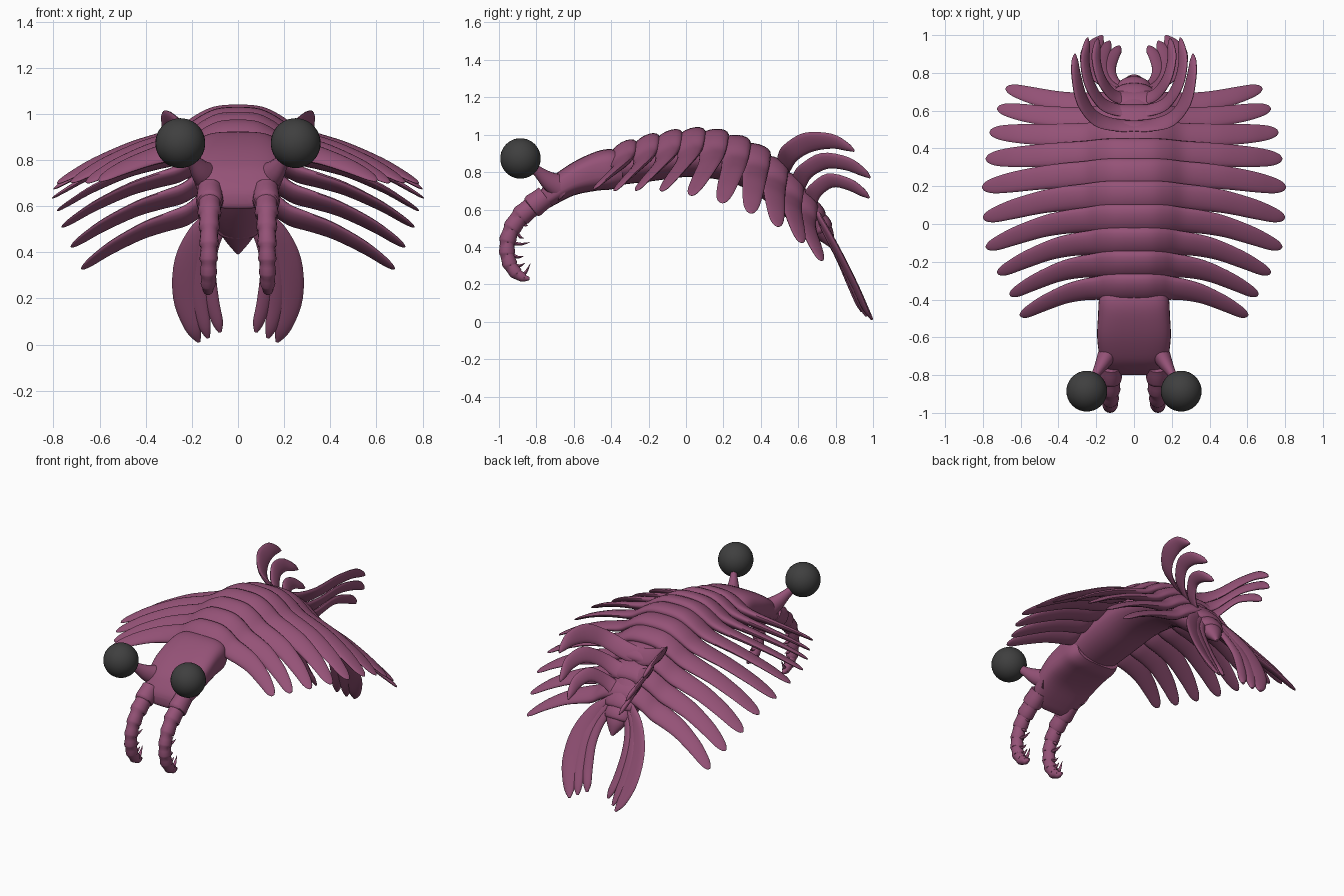
import bpy, bmesh, math
from mathutils import Vector as V, Matrix

if "Cube" in bpy.data.objects:
    bpy.data.objects.remove(bpy.data.objects["Cube"])


def material(name, rgb):
    m = bpy.data.materials.new(name)
    m.diffuse_color = (*rgb, 1)
    m.use_nodes = True
    m.node_tree.nodes["Principled BSDF"].inputs["Base Color"].default_value = m.diffuse_color
    return m


SHELL = material("plum_shell", (0.30, 0.085, 0.185))
DARK = material("dark_eye", (0.05, 0.05, 0.05))


def finish(name, bm, mat, angle=50):
    bmesh.ops.recalc_face_normals(bm, faces=bm.faces)
    me = bpy.data.meshes.new(name)
    bm.to_mesh(me)
    bm.free()
    me.materials.append(mat)
    ob = bpy.data.objects.new(name, me)
    bpy.context.collection.objects.link(ob)
    bpy.ops.object.select_all(action='DESELECT')
    ob.select_set(True)
    bpy.context.view_layer.objects.active = ob
    bpy.ops.object.shade_smooth_by_angle(angle=math.radians(angle))
    return ob


def spline(rows, sub):
    """Catmull-Rom through rows of vectors."""
    out = []
    for i in range(len(rows) - 1):
        p = [rows[max(0, min(len(rows) - 1, i + k))] for k in (-1, 0, 1, 2)]
        for s in range(sub):
            t = s / sub
            out.append([0.5 * (2 * b + (c - a) * t + (2 * a - 5 * b + 4 * c - d) * t * t
                               + (3 * b - a - 3 * c + d) * t ** 3) for a, b, c, d in zip(*p)])
    return out + [rows[-1]]


def loft(name, rows, mat=SHELL, sub=4, n=20, power=2.0, angle=50):
    """Skin of superellipse sections; each row is centre, half axis, half axis."""
    bm = bmesh.new()
    rings = []
    for c, u, v in spline([[V(x) for x in r] for r in rows], sub):
        ring = []
        for k in range(n):
            a = 2 * math.pi * k / n
            ca, sa = math.cos(a), math.sin(a)
            x = math.copysign(abs(ca) ** (2 / power), ca)
            y = math.copysign(abs(sa) ** (2 / power), sa)
            ring.append(bm.verts.new(c + u * x + v * y))
        rings.append(ring)
    for a, b in zip(rings, rings[1:]):
        for k in range(n):
            bm.faces.new((a[k], a[(k + 1) % n], b[(k + 1) % n], b[k]))
    bm.faces.new(rings[0])
    bm.faces.new(rings[-1])
    return finish(name, bm, mat, angle)


def mirror_x(rows):
    return [[V((-p[0], p[1], p[2])) for p in r] for r in rows]


def pair(name, rows, **kw):
    loft(name + "_right", rows, **kw)
    loft(name + "_left", mirror_x(rows), **kw)


def tube_rows(data):
    """(y, z, half width, half height) along the mid plane."""
    rows = []
    for i, (y, z, w, h) in enumerate(data):
        a, b = data[max(i - 1, 0)], data[min(i + 1, len(data) - 1)]
        t = V((0, b[0] - a[0], b[1] - a[1])).normalized()
        rows.append((V((0, y, z)), V((w, 0, 0)), V((0, -t.z, t.y)) * h))
    return rows


def blade_rows(path, widths, across, thick):
    """Leaf shaped blade following a path."""
    rows = []
    for i, p in enumerate(path):
        t = (V(path[min(i + 1, len(path) - 1)]) - V(path[max(i - 1, 0)])).normalized()
        u = V(across)
        u = (u - t * u.dot(t)).normalized()
        w = widths[i]
        rows.append((V(p), u * w, t.cross(u) * min(thick, w * 0.8)))
    return rows


# Head shield
head = [(-0.80, .63, .06, .02), (-0.79, .635, .12, .045), (-0.76, .66, .155, .065),
        (-0.71, .70, .18, .08), (-0.6, .765, .195, .09), (-0.48, .805, .19, .105),
        (-0.40, .815, .185, .108), (-0.34, .815, .16, .09)]
loft("head", [(V((0, y, z)), V((w, 0, 0)), V((0, 0, h))) for y, z, w, h in head],
     n=36, power=3.2)

# Inner body and pointed tail
loft("body_core", tube_rows([
    (-.45, .81, .165, .09), (-.2, .86, .18, .11), (.05, .885, .18, .11), (.3, .84, .17, .11),
    (.48, .73, .15, .10), (.60, .62, .13, .09), (.69, .53, .10, .07),
    (.75, .46, .06, .045), (.785, .395, .008, .008)]), n=28)

# Overlapping segments with side flaps: centre y, z, then tip x, y, z
SEGS = [(-.335, .915, .605, -.48, .715), (-.215, .95, .66, -.37, .705),
        (-.095, .975, .725, -.255, .705), (.025, .99, .785, -.12, .70),
        (.145, .987, .80, .035, .675), (.262, .957, .805, .195, .635),
        (.37, .91, .785, .345, .58), (.468, .838, .765, .485, .51),
        (.555, .75, .725, .61, .425), (.63, .655, .68, .715, .33)]
FX = [0, .13, .23, .33, .46, .61, .80, .92, .98, 1]
FZ = [0, .03, .14, .29, .385, .50, .71, .88, .97, 1]
FY = [0, 0, 0, .03, .10, .26, .60, .86, .97, 1]
CHORD = [.085, .085, .08, .072, .067, .062, .054, .042, .024, .004]
THICK = [.043, .043, .040, .032, .025, .020, .015, .011, .007, .002]
for i, (yc, zc, xt, yt, zt) in enumerate(SEGS):
    a, b = SEGS[max(i - 1, 0)], SEGS[min(i + 1, 9)]
    pitch = math.atan2(b[1] - a[1], b[0] - a[0]) + 0.33
    u = V((0, math.cos(pitch), math.sin(pitch)))
    v = V((0, -u.z, u.y))
    half = [(V((xt * fx, yc + (yt - yc) * fy, zc + (zt - zc) * fz)), u * c, v * t)
            for fx, fy, fz, c, t in zip(FX, FY, FZ, CHORD, THICK)]
    loft(f"segment_{i + 1}", mirror_x(half[:0:-1]) + half, sub=4, n=18)

# Short tail rings behind the last flaps
for i, (y, z, w) in enumerate([(.675, .58, .115), (.71, .52, .09)]):
    loft(f"tail_ring_{i + 1}", tube_rows([
        (y - .04, z + .05, w * .75, .055), (y, z, w, .065),
        (y + .02, z - .035, w * .95, .06), (y + .024, z - .042, w * .6, .035)]), sub=3)

# Upswept tail fins, rooted across the back
FINS = [([(0, .52, .83), (.10, .525, .85), (.205, .56, .905), (.275, .655, .96),
          (.305, .78, .965), (.312, .86, .935), (.312, .90, .912)],
         (.055, .055, .055, .06, .046, .025, .005)),
        ([(0, .60, .73), (.09, .605, .75), (.17, .64, .805), (.235, .74, .86),
          (.26, .86, .845), (.25, .945, .80), (.245, .985, .77)],
         (.05, .05, .046, .05, .042, .025, .005)),
        ([(0, .66, .63), (.06, .665, .65), (.12, .69, .70), (.175, .77, .755),
          (.20, .87, .735), (.195, .945, .69), (.19, .98, .662)],
         (.045, .045, .042, .044, .038, .024, .005))]
for i, (path, w) in enumerate(FINS):
    pair(f"upper_fin_{i + 1}", blade_rows(path, w, (.4, -.4, .85), .014), n=14)

# Drooping tail blades
BLADES = [([(.06, .69, .60), (.155, .745, .50), (.215, .82, .36), (.225, .90, .20),
            (.195, .96, .07), (.17, .995, .012)], (.02, .045, .06, .058, .038, .008)),
          ([(.05, .70, .58), (.13, .75, .47), (.165, .82, .34), (.165, .89, .19),
            (.145, .94, .08), (.13, .965, .03)], (.02, .032, .04, .038, .028, .008)),
          ([(.04, .71, .56), (.10, .76, .45), (.125, .82, .33), (.112, .88, .19),
            (.09, .92, .10), (.078, .94, .055)], (.02, .025, .03, .031, .026, .008))]
for i, (path, w) in enumerate(BLADES):
    pair(f"tail_blade_{i + 1}", blade_rows(path, w, (1, .15, .2), .014), n=14)

# Jointed grasping arms: y, z, radius of each joint, curling under
ARM = [(-.75, .67, .068), (-.83, .61, .06), (-.89, .56, .052), (-.935, .495, .046),
       (-.957, .425, .043), (-.957, .36, .041), (-.94, .30, .038), (-.905, .255, .033),
       (-.865, .233, .022), (-.835, .23, .006)]
arm_x = [.122 + .001 * k for k in range(len(ARM))]
rows = []
for k in range(len(ARM) - 1):
    (y0, z0, r0), (y1, z1, r1) = ARM[k], ARM[k + 1]
    p, q = V((arm_x[k], y0, z0)), V((arm_x[k + 1], y1, z1))
    t = (q - p).normalized()
    side = t.cross(V((1, 0, 0)))
    for f, s in ((0, .88), (.35, .93), (.8, 1.05), (.97, 1.0)):
        r = (r0 + (r1 - r0) * f) * s
        rows.append((p.lerp(q, f), V((r * .92, 0, 0)), side * r))
pair("grasping_arm", rows, sub=1, n=16, angle=40)

# Spines on the inner side of the arms: base y, z, tip y, z
SPINES = [(-.87, .53, -.845, .515), (-.905, .475, -.865, .445), (-.922, .42, -.835, .425),
          (-.925, .355, -.868, .35), (-.91, .30, -.86, .315), (-.87, .25, -.832, .312)]
for k, (y0, z0, y1, z1) in enumerate(SPINES):
    x = .123 + .001 * k
    pair(f"arm_spine_{k + 1}", blade_rows(
        [(x, y0, z0), (x, (y0 + y1) / 2, (z0 + z1) / 2 - .008), (x, y1, z1)],
        (.013, .009, .001), (1, 0, 0), .013), sub=2, n=8)

# Eye stalks and eyes
for s, side in ((1, "right"), (-1, "left")):
    stalk = blade_rows([(s * .125, -.66, .715), (s * .165, -.735, .755), (s * .205, -.80, .81),
                        (s * .25, -.87, .865)], (.075, .05, .028, .026), (0, 0, 1), .07)
    loft("eye_stalk_" + side, stalk, n=16)
    bm = bmesh.new()
    bmesh.ops.create_uvsphere(bm, u_segments=32, v_segments=20, radius=.108,
                              matrix=Matrix.Translation((s * .25, -.885, .873)))
    finish("eye_" + side, bm, DARK)
